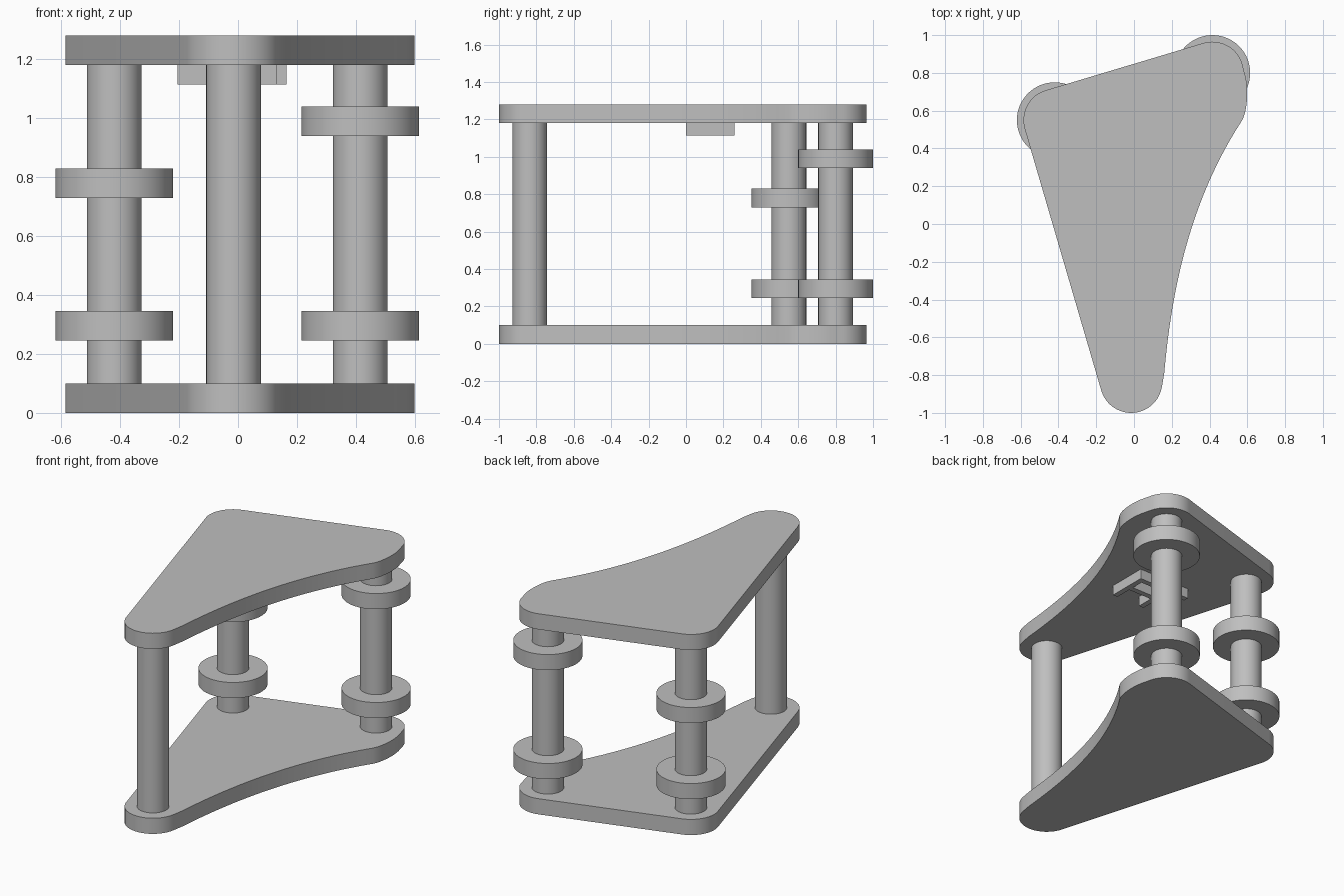
import bpy, bmesh, math
from mathutils import Vector
from mathutils.geometry import interpolate_bezier

if "Cube" in bpy.data.objects:
    bpy.data.objects.remove(bpy.data.objects["Cube"], do_unlink=True)

GREY = (0.52, 0.52, 0.52, 1)
grey = bpy.data.materials.new("plain grey")
grey.use_nodes = True
grey.diffuse_color = GREY
grey.node_tree.nodes["Principled BSDF"].inputs["Base Color"].default_value = GREY

FRONT, RIGHT, LEFT = (-0.015, -0.835), (-0.42, 0.55), (0.415, 0.80)
POST_R, RING_R, CORNER_R = 0.093, 0.2, 0.165
THICK, TOP = 0.1, 1.28


def arc(center, start, end, steps=20):
    """Points on a rounded plate corner, between two angles in degrees."""
    angles = [math.radians(start + (end - start) * i / steps) for i in range(steps + 1)]
    return [(center[0] + CORNER_R * math.cos(a), center[1] + CORNER_R * math.sin(a))
            for a in angles]


def bezier(*points, steps=24):
    curve = interpolate_bezier(*[Vector((x, y, 0)) for x, y in points], steps)
    return [(p.x, p.y) for p in curve]


def prism(name, outline, z0, z1):
    """Extrude a flat outline between two heights."""
    bm = bmesh.new()
    face = bm.faces.new([bm.verts.new((x, y, z0)) for x, y in outline])
    top = bmesh.ops.extrude_face_region(bm, geom=[face])["geom"]
    bmesh.ops.translate(bm, vec=(0, 0, z1 - z0),
                        verts=[v for v in top if isinstance(v, bmesh.types.BMVert)])
    bmesh.ops.recalc_face_normals(bm, faces=bm.faces)
    mesh = bpy.data.meshes.new(name)
    bm.to_mesh(mesh)
    bm.free()
    obj = bpy.data.objects.new(name, mesh)
    bpy.context.collection.objects.link(obj)
    finish(obj)


def cylinder(name, center, radius, z0, z1):
    bpy.ops.mesh.primitive_cylinder_add(vertices=64, radius=radius, depth=z1 - z0,
                                        location=(*center, (z0 + z1) / 2))
    bpy.context.object.name = name
    finish(bpy.context.object)


def finish(obj):
    obj.data.materials.append(grey)
    bpy.ops.object.select_all(action="DESELECT")
    obj.select_set(True)
    bpy.context.view_layer.objects.active = obj
    bpy.ops.object.shade_smooth_by_angle(angle=math.radians(30))


def box(name, x0, x1, y0, y1, z0, z1):
    prism(name, [(x0, y0), (x1, y0), (x1, y1), (x0, y1)], z0, z1)


# Plates: rounded triangle with one hollow side
outline = (arc(FRONT, 197, 350)
           + bezier((0.16, -0.79), (0.2, -0.335), (0.3, 0.13), (0.57, 0.545))
           + bezier((0.582, 0.57), (0.605, 0.64), (0.605, 0.74), (0.585, 0.80), steps=8)
           + arc(LEFT, 10, 106) + arc(RIGHT, 106, 197))
prism("bottom_plate", outline, 0, THICK)
prism("top_plate", outline, TOP - THICK, TOP)

# Posts and the rings around the two rear ones
for name, center, ring_heights in (("front", FRONT, ()),
                                   ("right", RIGHT, (0.245, 0.73)),
                                   ("left", LEFT, (0.245, 0.94))):
    cylinder(name + "_post", center, POST_R, THICK, TOP - THICK)
    for label, z in zip(("lower", "upper"), ring_heights):
        cylinder(f"{name}_{label}_ring", center, RING_R, z, z + THICK)

# Bracket under the top plate
low, high = 1.115, TOP - THICK
box("bracket_rear_bar", -0.205, 0.165, 0.225, 0.26, low, high)
box("bracket_side_bar", 0.13, 0.165, 0, 0.225, low, high)
box("bracket_cross_bar", -0.04, 0.13, 0.11, 0.145, low, high)
box("bracket_stub", -0.075, -0.04, 0, 0.145, low, high)
